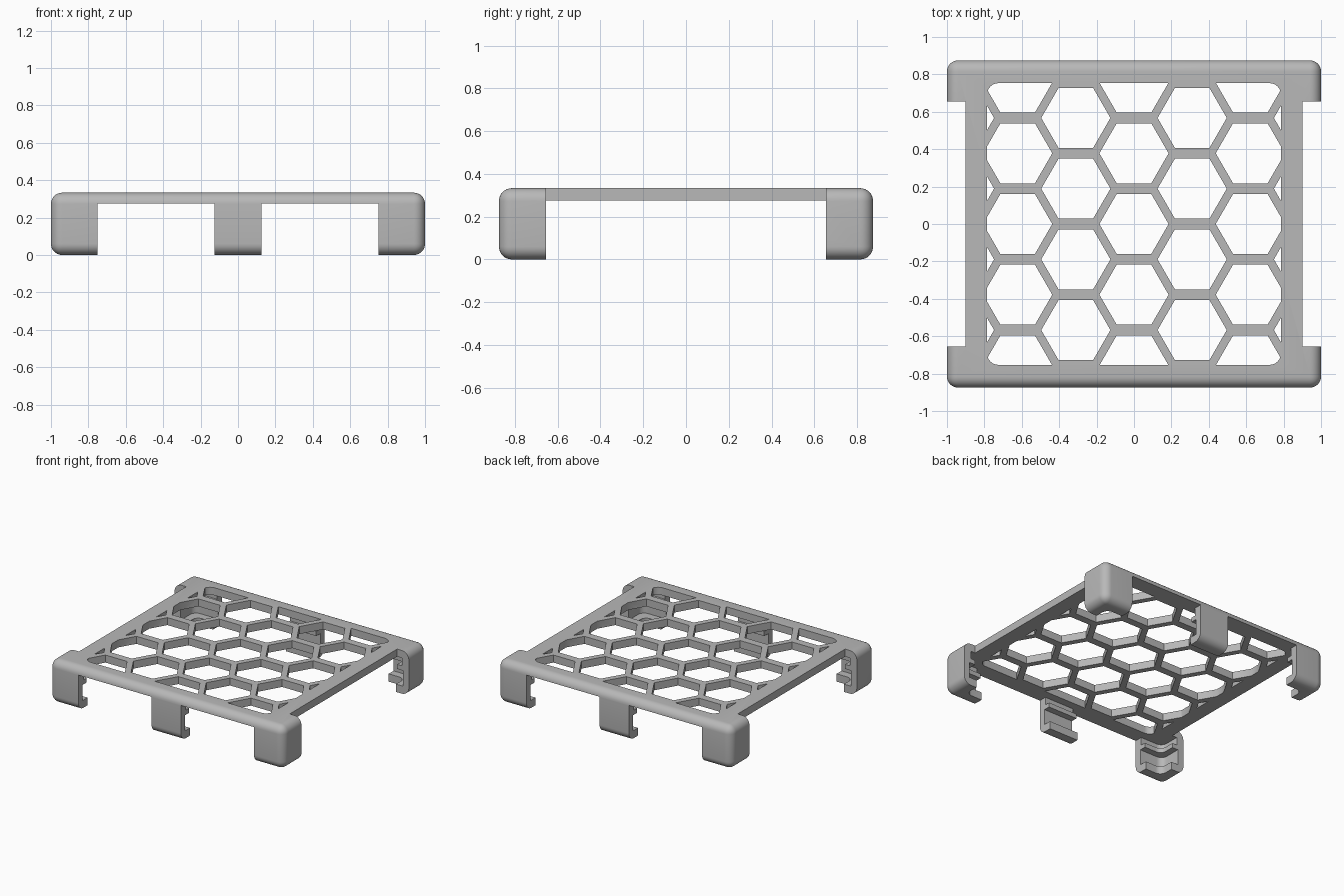
import bpy, bmesh, math
from mathutils import Matrix, Vector

if "Cube" in bpy.data.objects:
    bpy.data.objects.remove(bpy.data.objects["Cube"], do_unlink=True)

HALF_X, HALF_Y, TOP, UNDER = 1.0, 0.875, 0.333, 0.275

grey = bpy.data.materials.new("light grey plastic")
grey.use_nodes = True
colour = (0.48, 0.48, 0.48, 1)
grey.diffuse_color = colour
grey.node_tree.nodes["Principled BSDF"].inputs["Base Color"].default_value = colour


def add_box(bm, x, y, z):
    """Box from (min, max) ranges."""
    size = [r[1] - r[0] for r in (x, y, z)]
    mid = [(r[1] + r[0]) / 2 for r in (x, y, z)]
    m = Matrix.Translation(mid) @ Matrix.Diagonal((*size, 1))
    return bmesh.ops.create_cube(bm, size=1, matrix=m)["verts"]


def make_object(name, bm):
    mesh = bpy.data.meshes.new(name)
    bm.to_mesh(mesh)
    bm.free()
    mesh.materials.append(grey)
    obj = bpy.data.objects.new(name, mesh)
    bpy.context.collection.objects.link(obj)
    return obj


def rounded_block(name, hx, hy, z0, z1, radius, all_edges=False):
    """Centred block with rounded upright edges, or with every edge rounded."""
    bm = bmesh.new()
    add_box(bm, (-hx, hx), (-hy, hy), (z0, z1))
    edges = [e for e in bm.edges
             if all_edges or abs(e.verts[0].co.z - e.verts[1].co.z) > 0.001]
    bmesh.ops.bevel(bm, geom=edges, offset=radius, segments=8, profile=0.5,
                    affect="EDGES")
    return make_object(name, bm)


def box_cutter(name, boxes):
    bm = bmesh.new()
    for b in boxes:
        add_box(bm, *b)
    return make_object(name, bm)


def combine(target, cutter, operation="DIFFERENCE"):
    """Apply a boolean and discard the cutter."""
    cutter.hide_render = True
    mod = target.modifiers.new("cut", "BOOLEAN")
    mod.operation = operation
    mod.solver = "EXACT"
    mod.object = cutter
    bpy.context.view_layer.objects.active = target
    bpy.ops.object.modifier_apply(modifier=mod.name)
    bpy.data.objects.remove(cutter, do_unlink=True)


# Outer body with soft edges
grille = rounded_block("clip_on_grille", HALF_X, HALF_Y, 0, TOP, 0.06, True)

# Hollow underside, stepped to leave a bottom hook and an upper rib
levels = [(-0.1, 0.08, 0.11), (0.06, 0.18, 0.05), (0.17, 0.225, 0.10), (0.215, UNDER, 0.06)]
for z0, z1, wall in levels:
    combine(grille, rounded_block("cavity", HALF_X - wall, HALF_Y - wall, z0, z1, 0.05))

# Gaps between the six clips
combine(grille, box_cutter("front_back_gaps", [
    ((-0.75, -0.125), (-1, 1), (-0.1, UNDER)),
    ((0.125, 0.75), (-1, 1), (-0.1, UNDER))]))
combine(grille, box_cutter("side_gaps", [
    ((-1.2, -0.85), (-0.655, 0.655), (-0.1, UNDER)),
    ((0.85, 1.2), (-0.655, 0.655), (-0.1, UNDER))]))

# Recessed plate sides between corner clips
combine(grille, box_cutter("side_recesses", [
    ((-1.2, -0.9), (-0.655, 0.655), (-0.1, 0.5)),
    ((0.9, 1.2), (-0.655, 0.655), (-0.1, 0.5))]))

# Honeycomb openings, limited to a rounded window
bm = bmesh.new()
for col in range(-3, 4):
    shift = 0.5 if col % 2 else 0.0
    for row in range(-3, 4):
        centre = Vector((col * 0.311, (row + shift) * 0.378, 0.3))
        if abs(centre.y) < 0.9:
            bmesh.ops.create_cone(bm, cap_ends=True, segments=6, radius1=0.185,
                                  radius2=0.185, depth=0.3,
                                  matrix=Matrix.Translation(centre)
                                  @ Matrix.Rotation(math.radians(30), 4, "Z"))
# Turn each hexagon so that a flat side faces the front
test = max(v.co.x for v in bm.verts) - 3 * 0.311
if test < 0.18:
    bm.free()
    bm = bmesh.new()
    for col in range(-3, 4):
        shift = 0.5 if col % 2 else 0.0
        for row in range(-3, 4):
            centre = Vector((col * 0.311, (row + shift) * 0.378, 0.3))
            if abs(centre.y) < 0.9:
                bmesh.ops.create_cone(bm, cap_ends=True, segments=6, radius1=0.185,
                                      radius2=0.185, depth=0.3,
                                      matrix=Matrix.Translation(centre))
holes = make_object("honeycomb", bm)
combine(holes, rounded_block("window", 0.785, 0.753, 0.2, 0.4, 0.06), "INTERSECT")
combine(grille, holes)

# Smooth the rounded edges, keep the cut edges sharp
bpy.ops.object.select_all(action="DESELECT")
grille.select_set(True)
bpy.context.view_layer.objects.active = grille
bpy.ops.object.shade_smooth_by_angle(angle=math.radians(30))
